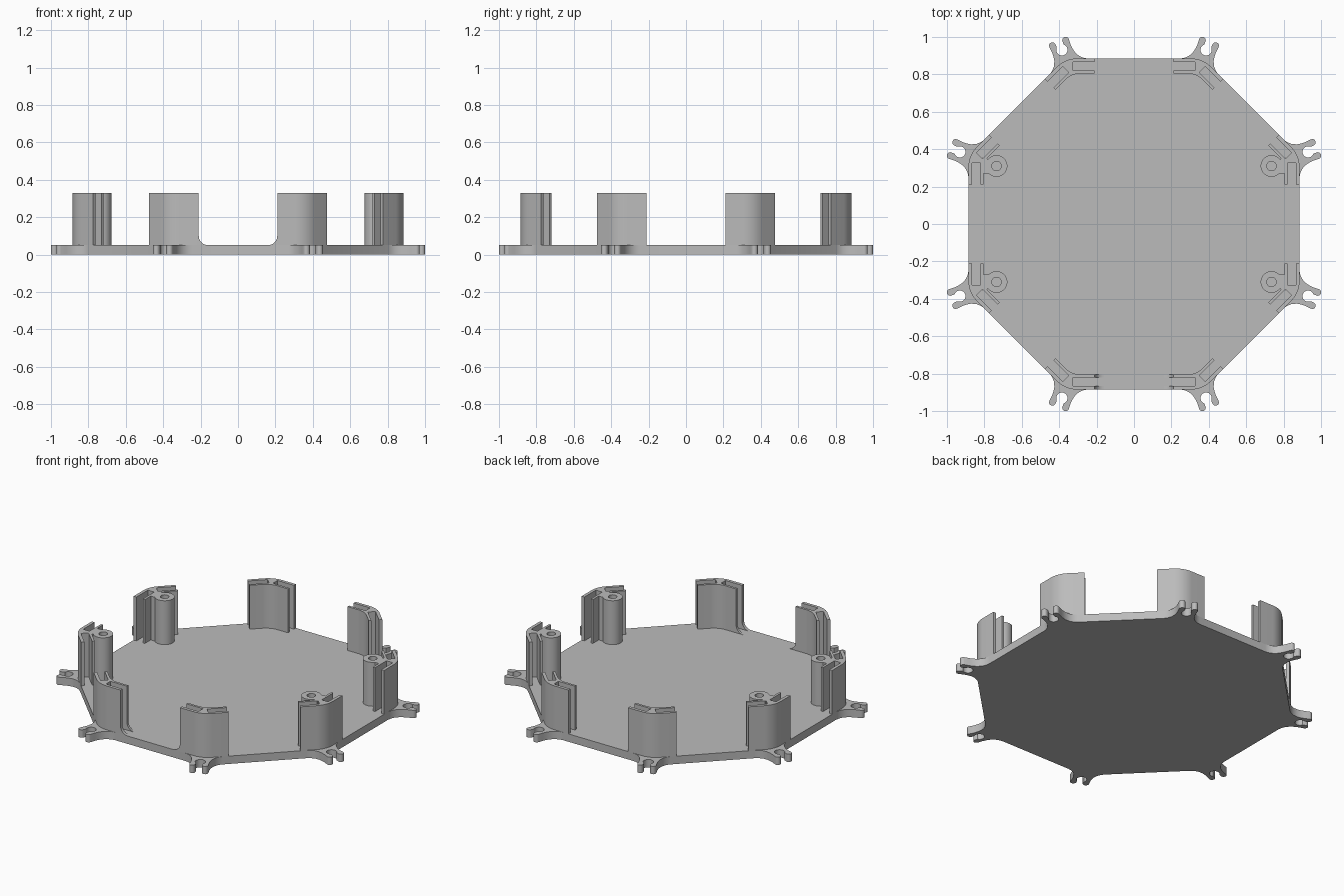
import bpy, bmesh
from math import sin, cos, tan, pi, radians
from mathutils import Matrix, Vector

cube = bpy.data.objects.get("Cube")
if cube:
    bpy.data.objects.remove(cube)

APOTHEM, BASE_TOP, POST_TOP = 0.885, 0.05, 0.33
HALF = pi / 8
CORNER_R = APOTHEM / cos(HALF)

grey = bpy.data.materials.new("light grey plastic")
grey.use_nodes = True
colour = (0.5, 0.5, 0.5, 1)
grey.diffuse_color = colour
grey.node_tree.nodes["Principled BSDF"].inputs["Base Color"].default_value = colour


def finish(name, bm, matrix=None):
    if matrix:
        bmesh.ops.transform(bm, matrix=matrix, verts=bm.verts)
    bmesh.ops.recalc_face_normals(bm, faces=bm.faces)
    mesh = bpy.data.meshes.new(name)
    bm.to_mesh(mesh)
    bm.free()
    mesh.materials.append(grey)
    obj = bpy.data.objects.new(name, mesh)
    bpy.context.collection.objects.link(obj)
    bpy.ops.object.select_all(action='DESELECT')
    obj.select_set(True)
    bpy.context.view_layer.objects.active = obj
    bpy.ops.object.shade_smooth_by_angle(angle=radians(30))
    return obj


def prism(name, outline, z0, z1, matrix=None):
    bm = bmesh.new()
    face = bm.faces.new([bm.verts.new((x, y, z0)) for x, y in outline])
    top = bmesh.ops.extrude_face_region(bm, geom=[face])["geom"]
    verts = [g for g in top if isinstance(g, bmesh.types.BMVert)]
    bmesh.ops.translate(bm, vec=(0, 0, z1 - z0), verts=verts)
    return finish(name, bm, matrix)


def arc(cx, cy, r, a0, a1, n):
    return [(cx + r * cos(a0 + (a1 - a0) * i / n), cy + r * sin(a0 + (a1 - a0) * i / n))
            for i in range(n + 1)]


def mirrored(half):
    return half + [(-x, y) for x, y in reversed(half)]


def corner_matrix(k):
    # local x runs along the tangent, local y runs outward
    angle = HALF + k * pi / 4
    return Matrix.Rotation(angle - pi / 2, 4, 'Z') @ Matrix.Translation((0, CORNER_R, 0))


# Octagonal plate with a claw-shaped clip at each corner
claw = [(0.11, -0.0456), (0.092, -0.035), (0.073, -0.016), (0.06, 0.01),
        (0.055, 0.035), (0.054, 0.06)]
claw += arc(0.038, 0.09, 0.018, 0, pi, 10)
claw += arc(0, 0.05, 0.03, 0.82, -pi / 2 + 0.15, 12)
ear = mirrored(claw)
plate = []
for k in range(8):
    m = corner_matrix(k)
    plate += [(m @ Vector((x, y, 0))).to_2d()[:] for x, y in ear]
prism("base_plate", plate, 0, BASE_TOP)


# Corner posts: bent walls with an open panel slot on each side
def edge_point(s, d):
    return (s * cos(HALF) - d * sin(HALF), -s * sin(HALF) - d * cos(HALF))


def bend(depth, tangent):
    # right half of a rounded corner, from the middle outward
    r = tangent / tan(HALF)
    top = -depth / cos(HALF) - r / cos(HALF)
    return arc(0, top, r, pi / 2 - 0.02, pi / 2 - HALF, 5)


WALL_END, SLOT_END = 0.156, 0.04
slot = [(WALL_END, 0), (WALL_END, 0.02), (SLOT_END, 0.02),
        (SLOT_END, 0.065), (WALL_END, 0.065), (WALL_END, 0.08)]
post = bend(0, 0.06) + [edge_point(s, d) for s, d in slot] + bend(0.08, 0.05)[::-1]
for k in range(8):
    prism(f"corner_post_{k + 1}", mirrored(post), BASE_TOP, POST_TOP, corner_matrix(k))


# Screw tubes joined to the side posts by a web
def tube(name, x, y, outer, inner, z0, z1, n=32):
    bm = bmesh.new()
    rings = []
    for r, z in ((outer, z0), (outer, z1), (inner, z1), (inner, z0)):
        rings.append([bm.verts.new((px, py, z)) for px, py in arc(x, y, r, 0, 2 * pi, n)[:-1]])
    for j in range(4):
        a, b = rings[j], rings[(j + 1) % 4]
        for i in range(n):
            bm.faces.new((a[i], a[(i + 1) % n], b[(i + 1) % n], b[i]))
    finish(name, bm)


for sx, side in ((1, "left"), (-1, "right")):
    for sy, end in ((1, "back"), (-1, "front")):
        tube(f"screw_tube_{end}_{side}", sx * 0.735, sy * 0.31, 0.058, 0.025, BASE_TOP, POST_TOP)
        web = [(sx * x, sy * y) for x, y in ((0.775, 0.27), (0.81, 0.27), (0.81, 0.355), (0.775, 0.345))]
        prism(f"tube_web_{end}_{side}", web, BASE_TOP, POST_TOP)

# Rounded feet on the front post walls
foot = [(0.21, BASE_TOP)] + arc(0.16, BASE_TOP + 0.05, 0.05, 0, -pi / 2, 8)
upright = Matrix.Rotation(pi / 2, 4, 'X')
for sx, side in ((1, "left"), (-1, "right")):
    for wall, d0, d1 in (("outer", 0, 0.02), ("inner", 0.065, 0.08)):
        prism(f"{wall}_wall_foot_{side}", [(sx * x, z) for x, z in foot],
              APOTHEM - d1, APOTHEM - d0, upright)
